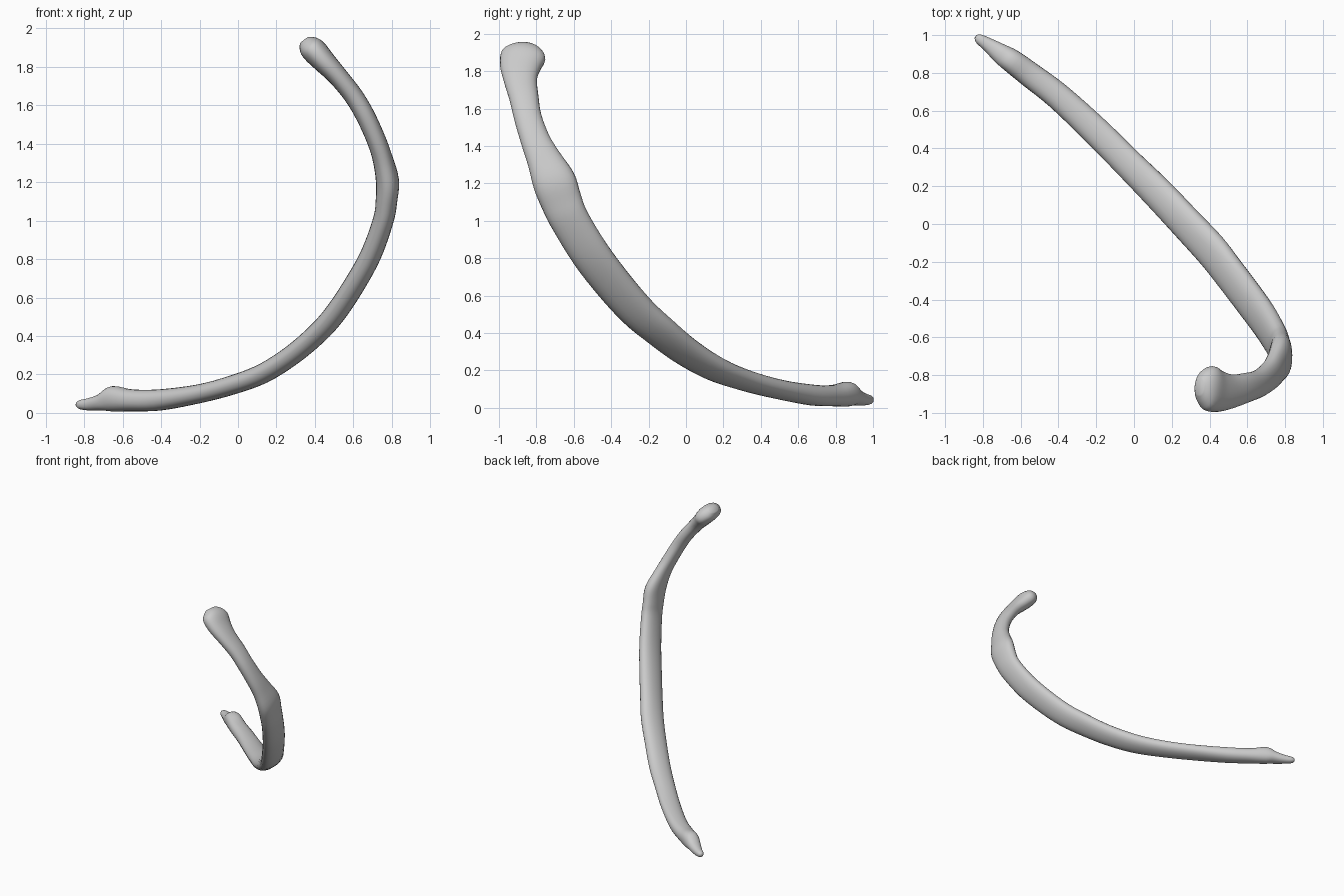
import bpy, bmesh, math
from mathutils import Vector

if "Cube" in bpy.data.objects:
    bpy.data.objects.remove(bpy.data.objects["Cube"])

# stations from the head down to the front tip: x, y, z, half width, half thickness
STATIONS = [
    (.345, -.86, 1.937, .045, .03), (.365, -.863, 1.913, .09, .056),
    (.40, -.87, 1.88, .12, .066), (.45, -.885, 1.825, .11, .06),
    (.52, -.885, 1.75, .089, .052), (.60, -.865, 1.65, .078, .05),
    (.66, -.845, 1.55, .074, .05), (.715, -.805, 1.43, .079, .05),
    (.75, -.76, 1.33, .092, .052), (.777, -.705, 1.21, .115, .06),
    (.772, -.665, 1.1, .11, .056), (.755, -.62, 1.0, .105, .054),
    (.69, -.51, .82, .105, .055), (.595, -.38, .65, .103, .056),
    (.50, -.255, .51, .10, .056), (.41, -.14, .41, .098, .055),
    (.28, 0, .3, .092, .053), (.13, .16, .205, .087, .052),
    (-.03, .32, .145, .08, .05), (-.2, .49, .1, .077, .049),
    (-.4, .675, .068, .071, .055), (-.55, .79, .065, .067, .057),
    (-.65, .865, .073, .062, .066), (-.71, .905, .056, .052, .044),
    (-.77, .948, .045, .037, .033), (-.82, .98, .043, .026, .024),
    (-.838, .992, .045, .011, .011),
]
SIDES, STEPS = 24, 4


def catmull(p0, p1, p2, p3, t):
    """Smooth interpolation between two stations."""
    return [.5 * (2 * b + (c - a) * t + (2 * a - 5 * b + 4 * c - d) * t * t
                  + (3 * b - a - 3 * c + d) * t ** 3)
            for a, b, c, d in zip(p0, p1, p2, p3)]


def power(v, e):
    return math.copysign(abs(v) ** e, v)


# dense rows along the shaft
rows = []
last = len(STATIONS) - 1
for i in range(last):
    quad = [STATIONS[min(max(i + k, 0), last)] for k in (-1, 0, 1, 2)]
    rows += [catmull(*quad, s / STEPS) for s in range(STEPS)]
rows.append(list(STATIONS[-1]))

# flattened oval sections, with the flat side facing the curve centre
bm = bmesh.new()
rings = []
for i, row in enumerate(rows):
    a, b = rows[max(i - 3, 0)], rows[min(i + 3, len(rows) - 1)]
    t = (Vector(b[:3]) - Vector(a[:3])).normalized()
    n = Vector((-t.z, 0, t.x)).normalized()
    w = n.cross(t)
    ring = []
    for k in range(SIDES):
        ang = 2 * math.pi * k / SIDES
        offset = (w * power(math.cos(ang), .9) * row[3]
                  + n * power(math.sin(ang), .9) * row[4])
        ring.append(bm.verts.new(Vector(row[:3]) + offset))
    rings.append(ring)
for r, s in zip(rings, rings[1:]):
    for k in range(SIDES):
        j = (k + 1) % SIDES
        bm.faces.new((r[k], r[j], s[j], s[k]))

# rounded end caps
for ring in (rings[0], rings[-1]):
    bm.faces.new(ring)
bmesh.ops.recalc_face_normals(bm, faces=bm.faces)

mesh = bpy.data.meshes.new("rib_bone")
bm.to_mesh(mesh)
bm.free()
for p in mesh.polygons:
    p.use_smooth = True
rib = bpy.data.objects.new("rib_bone", mesh)
bpy.context.collection.objects.link(rib)
